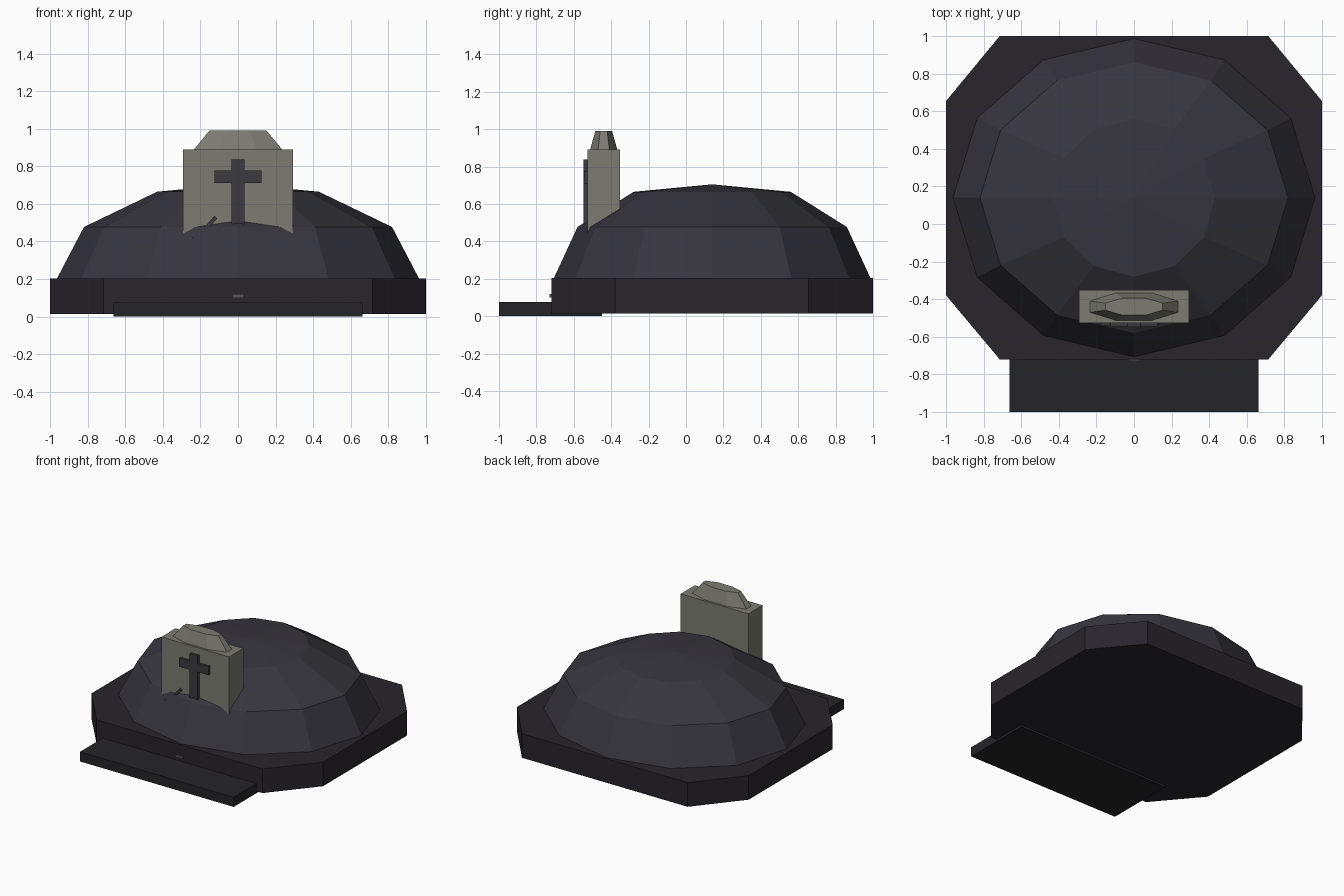
import bpy, bmesh
from math import cos, sin, pi, radians
from mathutils import Matrix

if "Cube" in bpy.data.objects:
    bpy.data.objects.remove(bpy.data.objects["Cube"])


def material(name, rgb):
    m = bpy.data.materials.new(name)
    m.diffuse_color = (*rgb, 1)
    m.use_nodes = True
    m.node_tree.nodes["Principled BSDF"].inputs["Base Color"].default_value = m.diffuse_color
    return m


SOIL = material("dark_soil", (0.022, 0.018, 0.025))
MOUND = material("mound_soil", (0.038, 0.036, 0.047))
SLAB = material("slab_stone", (0.018, 0.018, 0.022))
STONE = material("grey_stone", (0.20, 0.20, 0.17))
IRON = material("dark_iron", (0.042, 0.042, 0.050))
PLATE = material("plate_metal", (0.10, 0.10, 0.11))
BUD = material("dried_bud", (0.09, 0.08, 0.02))


def finish(name, bm, mat):
    bmesh.ops.recalc_face_normals(bm, faces=bm.faces)
    me = bpy.data.meshes.new(name)
    bm.to_mesh(me)
    bm.free()
    me.materials.append(mat)
    ob = bpy.data.objects.new(name, me)
    bpy.context.collection.objects.link(ob)
    return ob


def loft(name, rings, mat, apex=None):
    """Bridge equal-length point rings; close with caps or an apex."""
    bm = bmesh.new()
    vs = [[bm.verts.new(p) for p in r] for r in rings]
    n = len(vs[0])
    for a, b in zip(vs, vs[1:]):
        for i in range(n):
            j = (i + 1) % n
            bm.faces.new((a[i], a[j], b[j], b[i]))
    bm.faces.new(vs[0])
    if apex:
        t = bm.verts.new(apex)
        for i in range(n):
            bm.faces.new((vs[-1][i], vs[-1][(i + 1) % n], t))
    else:
        bm.faces.new(vs[-1])
    return finish(name, bm, mat)


def box(name, lo, hi, mat):
    bm = bmesh.new()
    size = [b - a for a, b in zip(lo, hi)]
    mid = [(a + b) / 2 for a, b in zip(lo, hi)]
    bmesh.ops.create_cube(bm, size=1, matrix=Matrix.Translation(mid) @ Matrix.Diagonal((*size, 1)))
    return finish(name, bm, mat)


def ellipse(n, rx, ry, cy, z, start=0.0):
    return [(rx * cos(start + 2 * pi * i / n), cy + ry * sin(start + 2 * pi * i / n), z)
            for i in range(n)]


# Chamfered ground base
outline = [(0.715, -0.72), (1, -0.38), (1, 0.655), (0.715, 1),
           (-0.715, 1), (-1, 0.655), (-1, -0.38), (-0.715, -0.72)]
loft("ground_base", [[(x, y, z) for x, y in outline] for z in (0.015, 0.203)], SOIL)

# Twelve-sided faceted mound
profile = [(0.965, 0.848, 0.2), (0.82, 0.72, 0.477), (0.43, 0.42, 0.665)]
loft("mound", [ellipse(12, rx, ry, 0.14, z) for rx, ry, z in profile], MOUND, (0, 0.14, 0.705))

# Front slab and small plate
box("front_slab", (-0.663, -1, 0), (0.663, -0.45, 0.075), SLAB)
box("base_plate", (-0.033, -0.729, 0.1), (0.033, -0.71, 0.12), PLATE)

# Headstone with octagonal tapered cap
box("headstone", (-0.292, -0.527, 0.2), (0.292, -0.352, 0.89), STONE)
k = 1 / cos(pi / 8)
loft("headstone_cap", [ellipse(8, 0.238 * k, 0.074 * k, -0.44, 0.885, pi / 8),
                       ellipse(8, 0.152 * k, 0.045 * k, -0.44, 0.99, pi / 8)], STONE)

# Cross on the headstone face
box("cross_post", (-0.035, -0.547, 0.4), (0.035, -0.52, 0.837), IRON)
box("cross_bar", (-0.126, -0.546, 0.71), (0.126, -0.52, 0.777), IRON)

# Withered flower lying against the stone
stem = box("flower_stem", (-0.09, -0.01, -0.01), (0.09, 0.01, 0.01), IRON)
stem.location = (-0.178, -0.532, 0.463)
stem.rotation_euler = (0, radians(-48), 0)
bm = bmesh.new()
bmesh.ops.create_icosphere(bm, subdivisions=1, radius=0.024,
                           matrix=Matrix.Translation((-0.25, -0.53, 0.41)))
finish("flower_bud", bm, BUD)
